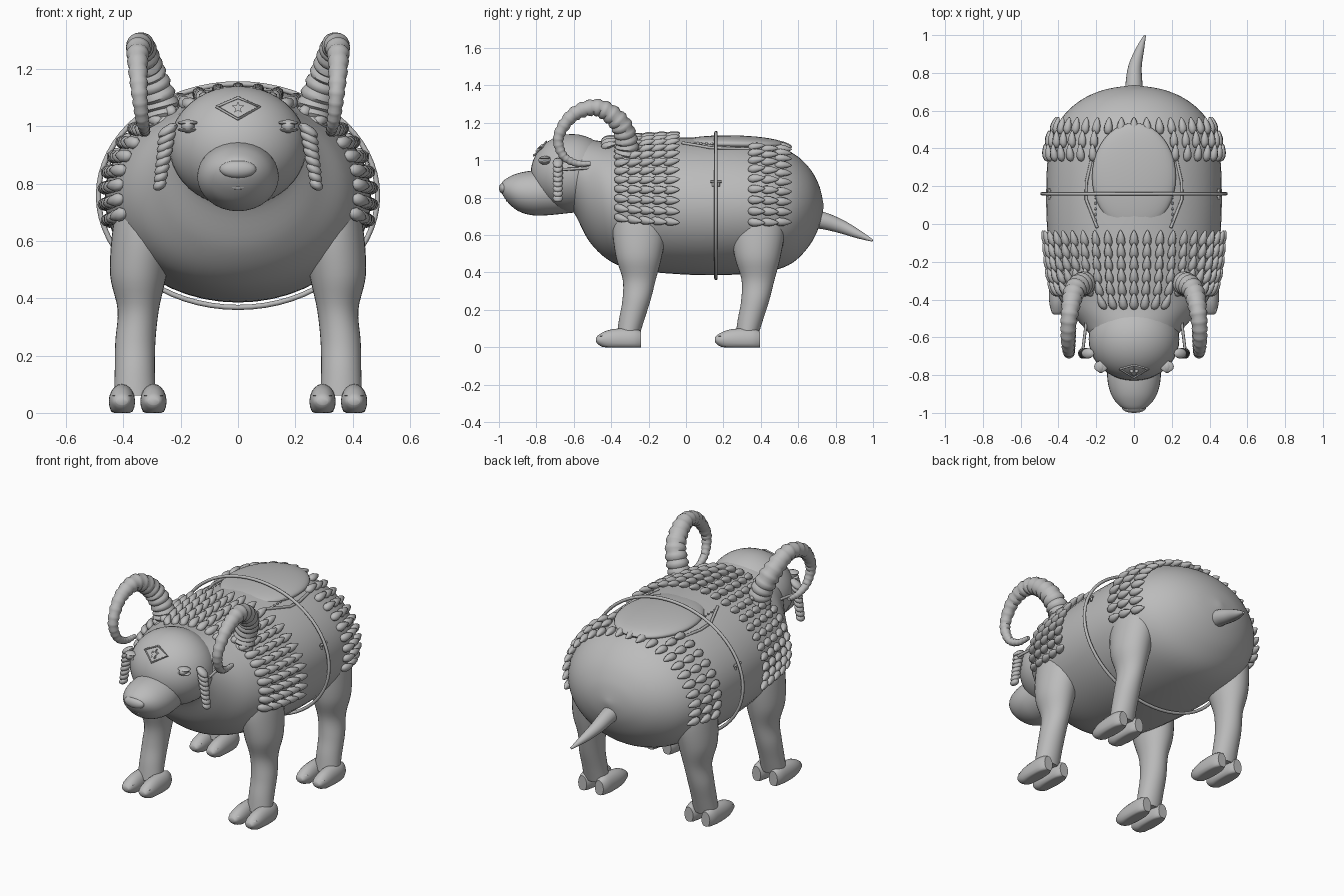
import bpy
import bmesh
from math import sin, cos, pi, radians, sqrt
from mathutils import Vector, Matrix

cube = bpy.data.objects.get("Cube")
if cube:
    bpy.data.objects.remove(cube)

clay = bpy.data.materials.new("clay grey")
clay.use_nodes = True
grey = (0.5, 0.5, 0.5, 1)
clay.diffuse_color = grey
clay.node_tree.nodes["Principled BSDF"].inputs["Base Color"].default_value = grey

X, Y, Z = Vector((1, 0, 0)), Vector((0, 1, 0)), Vector((0, 0, 1))


def finish(name, bm, angle=50):
    """Turn a bmesh into a smooth, named object."""
    bmesh.ops.recalc_face_normals(bm, faces=bm.faces)
    mesh = bpy.data.meshes.new(name)
    bm.to_mesh(mesh)
    bm.free()
    mesh.materials.append(clay)
    for poly in mesh.polygons:
        poly.use_smooth = True
    mesh.set_sharp_from_angle(angle=radians(angle))
    obj = bpy.data.objects.new(name, mesh)
    bpy.context.collection.objects.link(obj)
    return obj


def resample(points, steps):
    """Smooth interpolation through tuples of any length."""
    result = []
    for i in range(len(points) - 1):
        a, b, c, d = (points[max(0, min(len(points) - 1, i + k))] for k in (-1, 0, 1, 2))
        for s in range(steps):
            t = s / steps
            result.append(tuple(
                q + t / 2 * (r - p + t * (2 * p - 5 * q + 4 * r - u + t * (3 * (q - r) + u - p)))
                for p, q, r, u in zip(a, b, c, d)))
    return result + [points[-1]]


def sweep(name, sections, axis=None, ref=X, sides=32, floor=None):
    """Skin ellipses (x, y, z, radius, radius) along a path."""
    bm = bmesh.new()
    rings = []
    last = len(sections) - 1
    for i, (x, y, z, ru, rv) in enumerate(sections):
        t = axis or (Vector(sections[min(i + 1, last)][:3]) - Vector(sections[max(i - 1, 0)][:3])).normalized()
        u = (ref - t * ref.dot(t)).normalized()
        v = t.cross(u)
        ring = []
        for k in range(sides):
            a = 2 * pi * k / sides
            co = Vector((x, y, z)) + u * ru * cos(a) + v * rv * sin(a)
            if floor is not None:
                co.z = max(co.z, floor)
            ring.append(bm.verts.new(co))
        rings.append(ring)
    for lower, upper in zip(rings, rings[1:]):
        for k in range(sides):
            n = (k + 1) % sides
            bm.faces.new((lower[k], lower[n], upper[n], upper[k]))
    bm.faces.new(rings[0])
    bm.faces.new(rings[-1])
    return finish(name, bm)


def wire(name, points, radius, ref=X, steps=1):
    return sweep(name, [(*p, radius, radius) for p in resample(points, steps)], ref=ref, sides=8)


def ball(name, centre, size, turn=None, segments=24):
    bm = bmesh.new()
    matrix = Matrix.Translation(centre) @ (turn or Matrix()) @ Matrix.Diagonal((*size, 1))
    bmesh.ops.create_uvsphere(bm, u_segments=segments, v_segments=segments // 2, radius=1, matrix=matrix)
    return finish(name, bm)


# Body: y, underside, back, half width
profile = resample([
    (-.66, .76, 1.08, .18), (-.6, .72, 1.11, .22), (-.52, .57, 1.11, .29),
    (-.42, .47, 1.1, .38), (-.3, .42, 1.11, .43), (-.1, .395, 1.12, .455),
    (.15, .385, 1.12, .465), (.4, .4, 1.1, .45), (.55, .44, 1.05, .39),
    (.65, .53, .97, .29), (.71, .64, .87, .16), (.735, .745, .765, .01)], 6)
sweep("body", [(0, y, (lo + hi) / 2, w, (hi - lo) / 2) for y, lo, hi, w in profile], axis=Y, sides=48)


def body_point(y, a):
    """Point on the body skin at a given angle around it."""
    for p, q in zip(profile, profile[1:]):
        if p[0] <= y <= q[0]:
            t = (y - p[0]) / (q[0] - p[0])
            lo, hi, w = (p[k] + t * (q[k] - p[k]) for k in (1, 2, 3))
            return Vector((w * cos(a), y, (lo + hi) / 2 + (hi - lo) / 2 * sin(a)))


def wool(name, columns, count, keep):
    """Rows of pointed tufts lying on the body skin."""
    bm = bmesh.new()
    for y in columns:
        for k in range(count):
            a = radians(-13 + 206 * k / (count - 1))
            at = body_point(y, a)
            if not keep(at):
                continue
            along = (body_point(y + .02, a) - body_point(y - .02, a)).normalized()
            around = (body_point(y, a + .02) - body_point(y, a - .02)).normalized()
            normal = around.cross(along)
            if normal.dot(Vector((cos(a), 0, sin(a)))) < 0:
                normal.negate()
            made = bmesh.ops.create_uvsphere(bm, u_segments=8, v_segments=6, radius=1)
            for v in made["verts"]:
                x, n, s = v.co
                taper = 1 - .45 * s
                v.co = (at + along * s * .045 + around * x * .022 * taper
                        + normal * (.014 + n * .02 * taper + .012 * s))
    finish(name, bm)


wool("shoulder_wool", [-.34 + .066 * i for i in range(5)], 25, lambda p: True)
wool("neck_wool", [-.41], 25, lambda p: abs(p.x) < .19 and p.z > .9)
wool("rump_wool", [.375, .445, .515], 23, lambda p: abs(p.x) > .2 or p.y > .5)

# Head and muzzle
head_at, head_size = Vector((0, -.61, .93)), Vector((.24, .22, .21))
ball("head", head_at, head_size, segments=40)
muzzle = [(-.6, .83, .12, .11), (-.75, .825, .14, .12), (-.83, .825, .14, .118),
          (-.9, .83, .122, .1), (-.95, .84, .09, .068), (-.98, .85, .05, .035), (-.985, .85, .01, .01)]
sweep("muzzle", [(0, y, z, w, h) for y, z, w, h in resample(muzzle, 5)], axis=Y)
ball("nose", (0, -.973, .85), (.064, .027, .032))
wire("mouth", [(-.06, -.938, .795), (0, -.958, .785), (.06, -.938, .795)], .006, ref=Z, steps=4)


def head_y(x, z):
    return head_at.y - head_size.y * sqrt(1 - (x / head_size.x) ** 2 - ((z - head_at.z) / head_size.z) ** 2)


# Forehead diamond with a star
corners = [(-.075, 1.068), (0, 1.1), (.075, 1.068), (0, 1.025), (-.075, 1.068)]
wire("forehead_diamond", [(x, head_y(x, z) - .008, z) for x, z in corners], .005, ref=Vector((.1, 1, .1)))
bm = bmesh.new()
star = []
for k in range(10):
    r = .022 if k % 2 == 0 else .01
    x, z = r * sin(pi * k / 5), 1.065 + r * cos(pi * k / 5)
    star.append(bm.verts.new((x, head_y(x, z) - .014, z)))
face = bm.faces.new(star)
extruded = bmesh.ops.extrude_face_region(bm, geom=[face])
bmesh.ops.translate(bm, verts=[g for g in extruded["geom"] if isinstance(g, bmesh.types.BMVert)], vec=Y * .03)
finish("forehead_star", bm, 20)

leg = [(.74, .335, -.25, .085, .13), (.62, .335, -.25, .105, .142), (.48, .348, -.252, .098, .122),
       (.36, .348, -.25, .072, .088), (.25, .358, -.265, .07, .075),
       (.15, .36, -.29, .07, .068), (.06, .36, -.31, .072, .06)]
hoof = [(-.48, .02, .012), (-.465, .032, .028), (-.42, .043, .05), (-.36, .046, .06),
        (-.28, .042, .06), (-.24, .028, .045)]
horn = resample([(.25, -.33, .98, .062), (.27, -.315, 1.08, .06), (.315, -.355, 1.2, .055),
                 (.34, -.47, 1.28, .046), (.35, -.6, 1.245, .037), (.345, -.68, 1.13, .029),
                 (.335, -.66, 1.03, .023), (.325, -.59, .985, .018), (.32, -.51, .982, .012)], 10)

for side, tag in ((1, "left"), (-1, "right")):
    # Legs and cloven hooves
    for shift, end in ((0, "front"), (.635, "hind")):
        sweep(f"{tag}_{end}_leg", [(side * x, y + shift, z, rx, ry) for z, x, y, rx, ry in resample(leg, 5)], axis=Z)
        for toe, x in (("inner", .295), ("outer", .405)):
            sweep(f"{tag}_{end}_{toe}_hoof",
                  [(side * x, y + shift, .04, w, h) for y, w, h in resample(hoof, 4)], axis=Y, sides=20, floor=0)
            ball(f"{tag}_{end}_{toe}_nail", (side * x, shift - .45, .06), (.034, .02, .006), segments=12)
    # Ridged curling horn
    ridged = []
    for i, (x, y, z, r) in enumerate(horn):
        r *= (1.06, 1.02, .9)[i % 3]
        ridged.append((side * x, y, z, r, r))
    sweep(f"{tag}_horn", ridged, sides=20)
    # Eye with lids
    eye = Vector((side * .175, -.755, 1.0))
    ball(f"{tag}_eye", eye, (.024, .034, .024))
    for lift, lid in ((.012, "upper"), (-.012, "lower")):
        ball(f"{tag}_{lid}_lid", eye + Z * lift, (.036, .03, .009), segments=16)
    # Hanging scalloped cheek lock
    for k in range(8):
        tilt = Matrix.Rotation(side * radians(35), 4, "Y")
        ball(f"{tag}_cheek_lock_{k}", (side * (.245 + .004 * k), -.685, .985 - .027 * k),
             (.04 - .002 * k, .028, .018), tilt, 12)
    wire(f"{tag}_cheek_strap", [(side * .25, -.5, .96), (side * .27, -.66, .95)], .008)
    # Saddle strap, stitches and girth buckle
    edge = [(-.02, 65), (.13, 57), (.22, 57), (.46, 63)]
    strap = [body_point(y, radians(a)) for y, a in edge]
    wire(f"{tag}_saddle_strap", [(side * p.x, p.y, p.z + .006) for p in strap], .008)
    for k in range(12):
        p = body_point(.03 * k + .02, radians(64))
        ball(f"{tag}_stitch_{k}", (side * p.x, p.y, p.z + .005), (.006, .008, .006), segments=8)
    for y in (.145, .175):
        wire(f"{tag}_buckle_bar", [(side * .452, y, .86), (side * .445, y, .89)], .006)
    wire(f"{tag}_buckle_pin", [(side * .45, .13, .885), (side * .45, .19, .885)], .006)

# Saddle pad
ball("saddle", (0, .25, 1.087), (.222, .285, .046), Matrix.Rotation(radians(-1), 4, "X"), 40)

# Girth hoop around the body
bm = bmesh.new()
hoop = []
for i in range(64):
    a = 2 * pi * i / 64
    out = Vector((cos(a), 0, sin(a)))
    hub = Vector((.487 * cos(a), .16, .758 + .39 * sin(a)))
    hoop.append([bm.verts.new(hub + (out * cos(b) + Y * sin(b)) * .009) for b in (pi * k / 4 for k in range(8))])
for i in range(64):
    for k in range(8):
        a, b, n = hoop[i], hoop[(i + 1) % 64], (k + 1) % 8
        bm.faces.new((a[k], a[n], b[n], b[k]))
finish("girth_hoop", bm)

# Tail
tail = [(0, .66, .69, .05), (0, .74, .675, .045), (.005, .83, .645, .036),
        (.03, .92, .605, .023), (.058, .998, .57, .006)]
sweep("tail", [(x, y, z, r, r) for x, y, z, r in resample(tail, 5)], sides=20)
